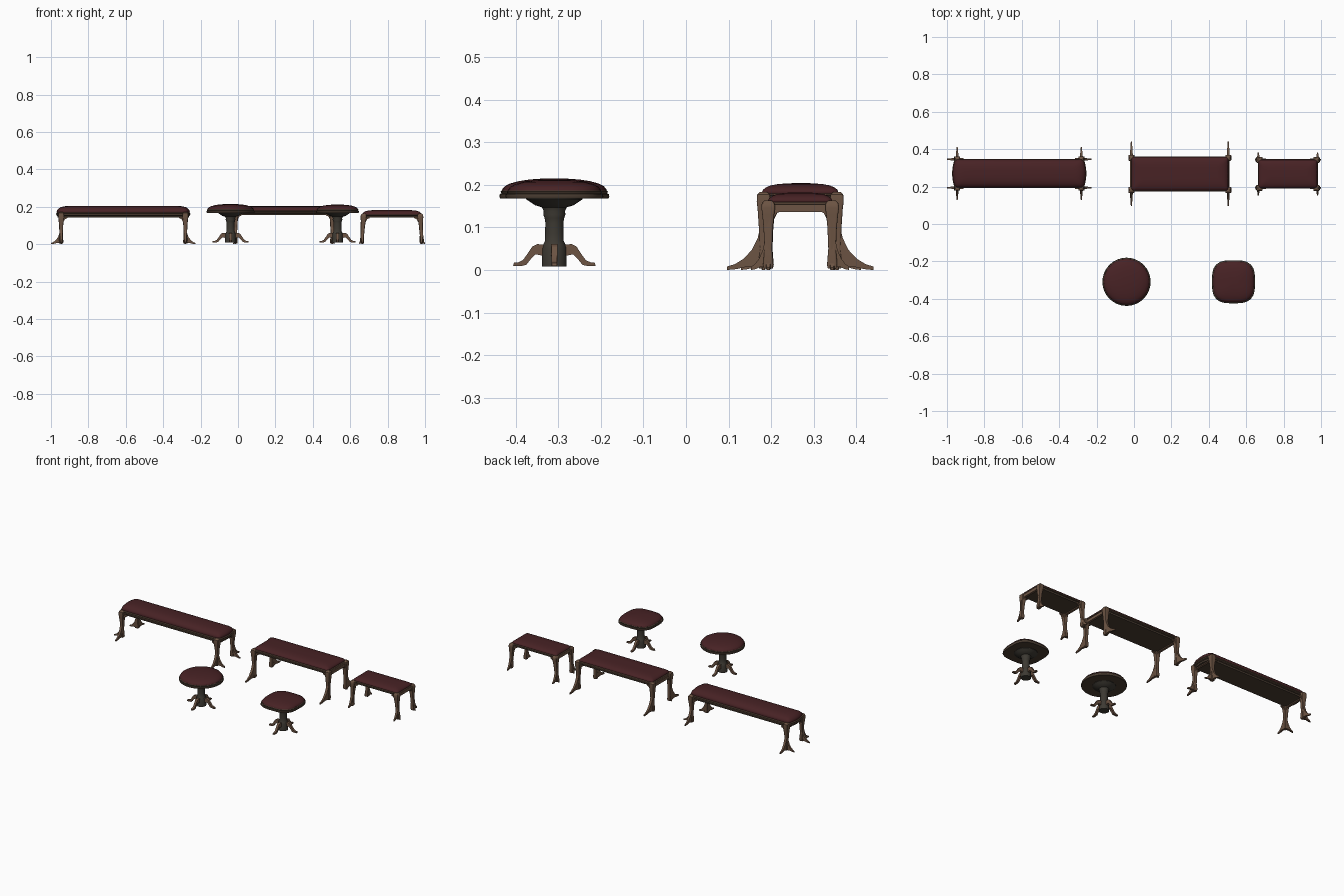
import bpy, bmesh, math
from mathutils import Vector

if "Cube" in bpy.data.objects:
    bpy.data.objects.remove(bpy.data.objects["Cube"])


def material(name, rgb):
    m = bpy.data.materials.new(name)
    m.diffuse_color = (*rgb, 1)
    m.use_nodes = True
    m.node_tree.nodes["Principled BSDF"].inputs["Base Color"].default_value = m.diffuse_color
    return m


RED = material("dark red leather", (0.064, 0.016, 0.018))
WOOD = material("brown wood", (0.150, 0.088, 0.056))
DARK = material("dark wood", (0.068, 0.046, 0.031))
IRON = material("grey brown column", (0.047, 0.042, 0.033))


def finish(name, bm, mat, angle=40):
    bmesh.ops.recalc_face_normals(bm, faces=bm.faces)
    me = bpy.data.meshes.new(name)
    bm.to_mesh(me)
    bm.free()
    me.materials.append(mat)
    me.shade_smooth()
    me.set_sharp_from_angle(angle=math.radians(angle))
    ob = bpy.data.objects.new(name, me)
    bpy.context.collection.objects.link(ob)
    return ob


def loft(name, rings, mat, angle=40):
    """Skin a stack of equal-length point rings and cap both ends."""
    bm = bmesh.new()
    vs = [[bm.verts.new(p) for p in r] for r in rings]
    n = len(vs[0])
    for a, b in zip(vs, vs[1:]):
        for i in range(n):
            j = (i + 1) % n
            bm.faces.new((a[i], a[j], b[j], b[i]))
    bm.faces.new(vs[0][::-1])
    bm.faces.new(vs[-1])
    return finish(name, bm, mat, angle)


def rect_ring(cx, cy, hx, hy, z, r=0.012, bow=0.0):
    """Rounded rectangle whose short ends may bow outward."""
    pts = []
    for k, (sx, sy) in enumerate(((1, 1), (-1, 1), (-1, -1), (1, -1))):
        for s in range(5):
            a = math.pi / 2 * (k + s / 4)
            pts.append((sx * (hx - r) + r * math.cos(a), sy * (hy - r) + r * math.sin(a)))
        if k % 2:  # points along the short end
            for s in range(1, 6):
                pts.append((sx * hx, sy * (hy - r) * (1 - s / 3)))
    return [(cx + x + math.copysign(bow * (1 - (y / hy) ** 2), x), cy + y, z) for x, y in pts]


def round_ring(cx, cy, r, z, power=2.0, n=32):
    """Circle, or a rounded square for higher powers."""
    pts = []
    for i in range(n):
        c, s = math.cos(2 * math.pi * i / n), math.sin(2 * math.pi * i / n)
        k = r / (abs(c) ** power + abs(s) ** power) ** (1 / power)
        pts.append((cx + c * k, cy + s * k, z))
    return pts


def fin(name, profile, origin, ang, t0, t1, mat=WOOD):
    """Side profile (reach, height) given thickness that tapers with reach."""
    d = Vector((math.cos(ang), math.sin(ang), 0))
    side = Vector((-d.y, d.x, 0))
    rmax = max(p[0] for p in profile)
    bm = bmesh.new()
    ends = []
    for s in (-1, 1):
        ends.append([bm.verts.new(Vector(origin) + d * r + Vector((0, 0, z))
                     + side * s * (t0 + (t1 - t0) * max(r, 0) / rmax) / 2) for r, z in profile])
    n = len(profile)
    bm.faces.new(ends[0])
    bm.faces.new(ends[1][::-1])
    for i in range(n):
        j = (i + 1) % n
        bm.faces.new((ends[0][i], ends[0][j], ends[1][j], ends[1][i]))
    return finish(name, bm, mat, 30)


# curved toe: shares of reach, heights
TOE = [(-0.1, 0.12), (0.08, 0.105), (0.16, 0.075), (0.32, 0.047), (0.55, 0.026),
       (0.78, 0.014), (1.0, 0.008), (1.0, 0.0), (0.75, 0.002), (0.45, 0.008), (-0.1, 0.004)]


def bench(name, cx, cy, hx, hy, z0, z1, top, bow, lx, ly, reach_x, reach_y, lean=0.0):
    # underframe, trim band and padded top
    loft(name + "_frame", [rect_ring(cx, cy, hx + g, hy + g, z, 0.012, bow) for g, z in
         ((-0.012, z0), (-0.006, z0), (-0.004, z0 + 0.009), (0.0, z0 + 0.011), (0.0, z1))], DARK)
    for i, z in enumerate((z0 + 0.012, z1 - 0.002)):
        loft(f"{name}_trim_{i}", [rect_ring(cx, cy, hx + g, hy + g, z + h, 0.012, bow) for g, h in
             ((0.0, 0.0), (0.003, 0.0015), (0.003, 0.0035), (0.0, 0.005))], WOOD)
    h = top - z1
    loft(name + "_cushion", [rect_ring(cx, cy, hx - g, hy - g, z1 + h * f, 0.014, bow) for g, f in
         ((0.003, 0), (0.0, 0.2), (0.003, 0.45), (0.011, 0.68), (0.022, 0.84),
          (0.038, 0.95), (0.056, 1.0))], RED, 60)
    for sx in (-1, 1):
        for sy in (-1, 1):
            px, py = cx + sx * lx, cy + sy * ly
            tag = f"{name}_{'right' if sx > 0 else 'left'}_{'back' if sy > 0 else 'front'}"
            # shaped post with a thicker knee at the frame
            rings = []
            for z, w in ((0.003, 0.010), (0.012, 0.012), (0.05, 0.009), (0.10, 0.011),
                         (z0 - 0.012, 0.014), (z0 + 0.004, 0.016), (z1, 0.015), (z1 + 0.006, 0.009)):
                off = sx * lean * (1 - z / z0)
                rings.append(rect_ring(px + off, py, w, w, z, 0.004))
            loft(tag + "_leg", rings, WOOD)
            # claw toes pointing sideways and endways
            fx = px + sx * lean
            fin(tag + "_side_toe", [(r * reach_y, z) for r, z in TOE],
                (px + sx * lean * 0.7, py, 0), sy * math.pi / 2, 0.018, 0.006)
            fin(tag + "_end_toe", [(r * reach_x, z * 0.8) for r, z in TOE],
                (fx, py, 0), 0 if sx > 0 else math.pi, 0.018, 0.006)
            # curved brackets under the frame
            bracket = [(0, z0 + 0.003), (0.034, z0 + 0.003), (0.032, z0 - 0.003),
                       (0.02, z0 - 0.008), (0.013, z0 - 0.022), (0, z0 - 0.03)]
            fin(tag + "_long_bracket", bracket, (px, py, 0), math.pi if sx > 0 else 0, 0.014, 0.012)
            fin(tag + "_end_bracket", bracket, (px, py, 0), -sy * math.pi / 2, 0.014, 0.012)
        # end rail between the legs
        loft(f"{name}_end_rail_{'right' if sx > 0 else 'left'}",
             [rect_ring(cx + sx * lx, cy, 0.007, ly, z, 0.003) for z in (z0 - 0.006, z0 + 0.012)], WOOD)


bench("long_bench", -0.6135, 0.27, 0.342, 0.075, 0.142, 0.166, 0.204, 0.014,
      0.332, 0.076, 0.054, 0.065)
bench("middle_bench", 0.245, 0.268, 0.259, 0.09, 0.156, 0.177, 0.203, 0.0,
      0.259, 0.086, 0.012, 0.086)
bench("short_bench", 0.823, 0.268, 0.157, 0.076, 0.142, 0.157, 0.182, 0.0,
      0.152, 0.075, 0.016, 0.04, 0.009)


FOOT = [(0.015, 0.058), (0.04, 0.061), (0.052, 0.055), (0.063, 0.038), (0.074, 0.023),
        (0.085, 0.018), (0.095, 0.017), (0.097, 0.009), (0.08, 0.009), (0.066, 0.012),
        (0.055, 0.026), (0.044, 0.037), (0.03, 0.034), (0.015, 0.03)]


def stool(name, cx, cy, r, power, top):
    # turned pedestal
    column = ((0.029, 0.008), (0.029, 0.05), (0.026, 0.06), (0.022, 0.068), (0.022, 0.085),
              (0.021, 0.11), (0.023, 0.122), (0.026, 0.13), (0.025, 0.138), (0.029, 0.147),
              (0.045, 0.152), (0.054, 0.158), (0.066, 0.166), (0.066, 0.172))
    loft(name + "_column", [round_ring(cx, cy, q, z, n=24) for q, z in column], IRON)
    # seat rim
    loft(name + "_rim", [round_ring(cx, cy, r + g, z, power) for g, z in
         ((-0.012, 0.168), (-0.002, 0.168), (0.0, 0.172), (-0.001, 0.178), (-0.005, 0.18),
          (-0.003, 0.184), (-0.006, 0.187))], DARK)
    # domed cushion
    h = top - 0.185
    loft(name + "_cushion", [round_ring(cx, cy, (r - 0.005) * s, 0.185 + h * f, power) for s, f in
         ((0.99, 0), (0.985, 0.15), (0.94, 0.38), (0.84, 0.6), (0.68, 0.78),
          (0.48, 0.91), (0.25, 0.98), (0.05, 1.0))], RED, 60)
    # four scrolled feet
    for k in range(4):
        fin(f"{name}_foot_{k}", FOOT, (cx, cy, 0), k * math.pi / 2, 0.017, 0.012)


stool("round_stool", -0.04, -0.309, 0.129, 2.0, 0.215)
stool("square_stool", 0.532, -0.309, 0.115, 3.2, 0.212)
